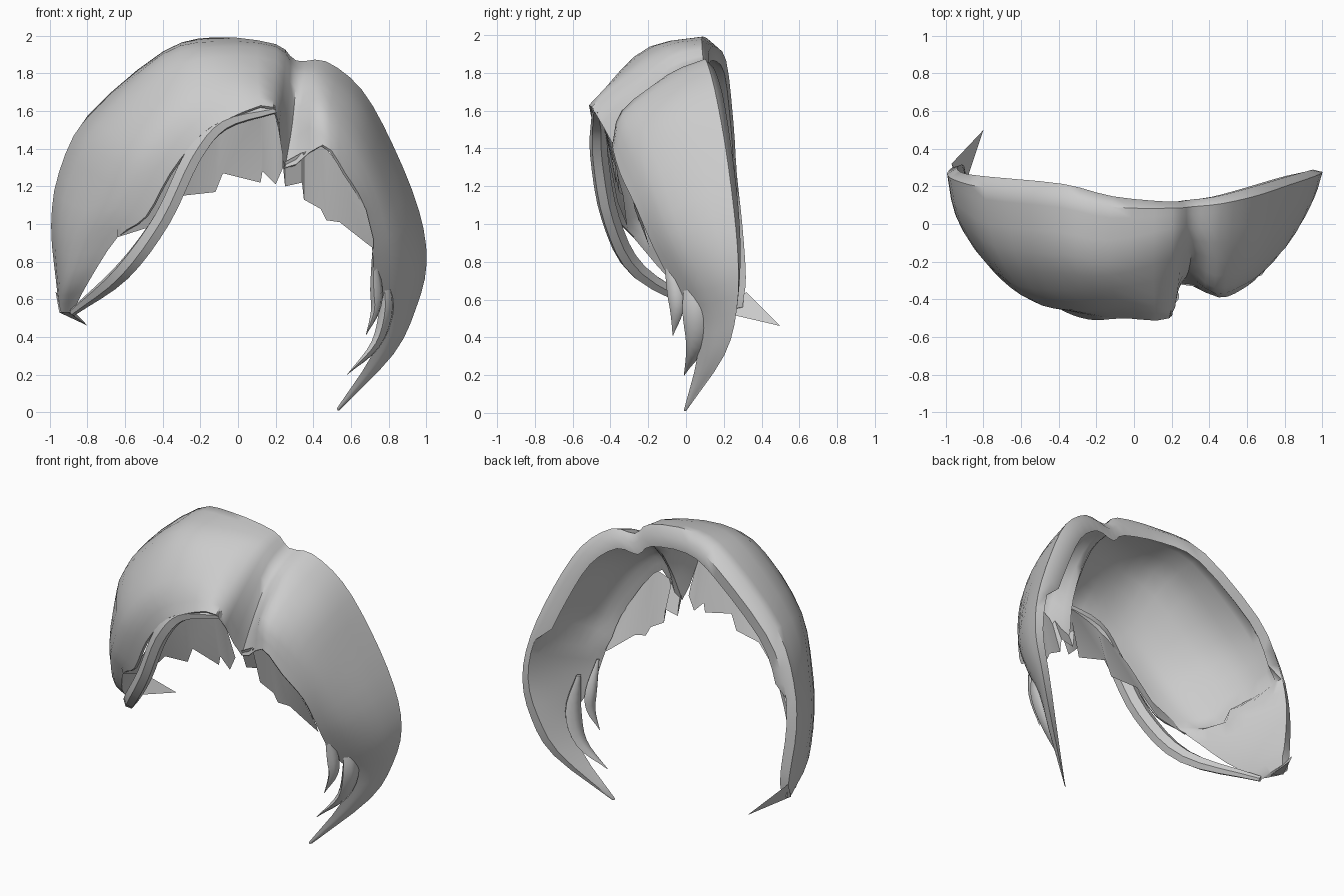
import bpy, bmesh
from mathutils import Vector

cube = bpy.data.objects.get("Cube")
if cube:
    bpy.data.objects.remove(cube, do_unlink=True)

grey = bpy.data.materials.new("hair_grey")
grey.use_nodes = True
colour = (0.6, 0.6, 0.6, 1)
grey.diffuse_color = colour
grey.node_tree.nodes["Principled BSDF"].inputs["Base Color"].default_value = colour

HEAD_CENTRE = Vector((0, 0.1, 1))


def finish(name, bm, angle=0.9):
    """Turn a bmesh into a smooth-shaded hair object."""
    bmesh.ops.remove_doubles(bm, verts=bm.verts, dist=0.0005)
    bmesh.ops.recalc_face_normals(bm, faces=bm.faces)
    mesh = bpy.data.meshes.new(name)
    bm.to_mesh(mesh)
    bm.free()
    mesh.materials.append(grey)
    obj = bpy.data.objects.new(name, mesh)
    bpy.context.collection.objects.link(obj)
    bpy.ops.object.select_all(action="DESELECT")
    obj.select_set(True)
    bpy.context.view_layer.objects.active = obj
    bpy.ops.object.shade_smooth_by_angle(angle=angle)


def spline(points, steps):
    """Resample points along a Catmull-Rom curve that passes through them."""
    pts = [Vector(p) for p in points]
    pts = [pts[0] * 2 - pts[1]] + pts + [pts[-1] * 2 - pts[-2]]
    result = []
    for a, b, c, d in zip(pts, pts[1:], pts[2:], pts[3:]):
        for i in range(steps):
            t = i / steps
            result.append(b + (c - a) * t / 2
                          + (a * 2 - b * 5 + c * 4 - d) * t * t / 2
                          + (b * 3 - a - c * 3 + d) * t ** 3 / 2)
    return result + [pts[-2]]


def loft(name, rings):
    """Skin closed rings of equal length and cap both ends."""
    bm = bmesh.new()
    rows = [[bm.verts.new(p) for p in ring] for ring in rings]
    count = len(rows[0])
    for one, two in zip(rows, rows[1:]):
        for i in range(count):
            j = (i + 1) % count
            bm.faces.new((one[i], one[j], two[j], two[i]))
    bm.faces.new(rows[0])
    bm.faces.new(rows[-1])
    finish(name, bm)


def shell(name, sections, hollow, steps=3):
    """Curved shell with a bevelled back rim, solid outside the hollow sections."""
    columns = [spline(column, steps) for column in zip(*sections)]
    rings = []
    for index, section in enumerate(zip(*columns)):
        outer = spline(section, steps)
        rim, front = outer[0], outer[-1]
        bevel = min(0.06, 0.25 * (front - rim).length)
        outer[0] = rim.lerp(outer[1], 0.5)
        outer.insert(0, rim + (HEAD_CENTRE - rim).normalized() * bevel)
        last = len(outer) - 1
        inner = []
        for i, p in enumerate(outer):
            across = i / last
            slant = 0.7 * (1 - across)
            if hollow[0] + slant < index / steps < hollow[1] - slant / 3:
                depth = 0.06 * (1 - across) + 0.015
                inner.append(p + (HEAD_CENTRE - p).normalized() * depth)
            else:
                inner.append(outer[0].lerp(front, 0.01 + 0.98 * across))
        rings.append(outer + inner[::-1])
    loft(name, rings)


def strand(name, path, radii, flat=0.6, steps=4):
    """Tapering six-sided strand along a path."""
    centres = spline(path, steps)
    sizes = spline([(r, 0, 0) for r in radii], steps)
    rings = []
    for i, p in enumerate(centres):
        along = (centres[min(i + 1, len(centres) - 1)] - centres[max(i - 1, 0)]).normalized()
        out = p - HEAD_CENTRE
        out = (out - along * out.dot(along)).normalized()
        side = along.cross(out)
        r = max(sizes[i].x, 0.002)
        ring = []
        for u, v in ((1, 0), (0.5, 1), (-0.5, 1), (-1, 0), (-0.5, -1), (0.5, -1)):
            ring.append(p + side * u * r + out * v * r * flat)
        rings.append(ring)
    loft(name, rings)


def fringe(name, columns, depth):
    """Thin inner layer with a ragged hem; columns hold x, top z and hem z."""
    bm = bmesh.new()
    rows = []
    for x, top, hem in columns:
        y = depth(x)
        lean = min(0.08, 0.4 * (top - hem))
        rows.append([bm.verts.new((x, y - lean, top)), bm.verts.new((x, y, hem))])
    for one, two in zip(rows, rows[1:]):
        bm.faces.new((one[0], one[1], two[1], two[0]))
    finish(name, bm)


# Right sweep from its end up to the parting: rim, crown, brow and front edge
right_sweep = [
    [(-.95, .31, .54), (-.94, .25, .53), (-.92, .2, .53), (-.88, .13, .53)],
    [(-.97, .33, .7), (-.95, .15, .68), (-.9, 0, .68), (-.79, -.08, .7)],
    [(-1, .31, 1), (-.95, .05, .95), (-.82, -.16, .92), (-.64, -.28, .93)],
    [(-.96, .28, 1.28), (-.9, 0, 1.22), (-.7, -.3, 1.12), (-.49, -.38, 1.04)],
    [(-.81, .26, 1.58), (-.74, -.12, 1.53), (-.55, -.4, 1.38), (-.36, -.45, 1.27)],
    [(-.4, .22, 1.92), (-.4, -.16, 1.87), (-.34, -.42, 1.63), (-.2, -.49, 1.47)],
    [(-.12, .15, 2), (-.13, -.19, 1.94), (-.1, -.4, 1.75), (-.05, -.5, 1.56)],
    [(.2, .12, 1.96), (.2, -.1, 1.92), (.19, -.36, 1.74), (.19, -.5, 1.62)],
]

# Left sweep from the valley of the parting down to its long back tip
left_sweep = [
    [(.31, .13, 1.88), (.31, -.09, 1.79), (.29, -.25, 1.54), (.25, -.32, 1.3)],
    [(.47, .15, 1.88), (.45, -.1, 1.78), (.43, -.34, 1.6), (.45, -.39, 1.42)],
    [(.66, .2, 1.73), (.65, -.08, 1.62), (.6, -.29, 1.48), (.57, -.35, 1.27)],
    [(.83, .25, 1.43), (.79, 0, 1.36), (.74, -.19, 1.24), (.67, -.27, 1.1)],
    [(.97, .29, 1.08), (.92, .08, 1.02), (.83, -.09, .95), (.71, -.18, .89)],
    [(1.01, .3, .8), (.96, .16, .75), (.86, .02, .72), (.73, -.08, .7)],
    [(.95, .28, .55), (.91, .21, .52), (.85, .13, .5), (.78, .05, .52)],
    [(.83, .21, .31), (.8, .17, .29), (.76, .11, .28), (.71, .06, .3)],
    [(.54, 0, .01), (.535, 0, .01), (.53, -.01, .01), (.525, -.01, .02)],
]
shell("swept_hair", right_sweep + left_sweep, hollow=(2, 12))

# Shorter pointed ends in front of the left tip
strand("left_middle_tip", [(.77, .02, .78), (.79, .05, .56), (.73, .05, .36), (.58, -.01, .2)],
       [.02, .07, .05, 0], 0.5)
strand("left_front_tip", [(.72, -.11, .85), (.735, -.06, .66), (.73, -.05, .54), (.68, -.07, .41)],
       [.01, .045, .035, 0], 0.6)

# Loose strand hanging from the front edge of the right sweep
strand("right_loose_strand", [(.2, -.47, 1.61), (-.08, -.46, 1.54), (-.24, -.46, 1.36),
                              (-.4, -.4, 1.03), (-.61, -.25, .75), (-.88, .13, .53)],
       [.025, .05, .055, .055, .05, .02], 0.7)

# Small flick at the back end of the right sweep
bm = bmesh.new()
tip = bm.verts.new((-.8, .5, .46))
base = [bm.verts.new(p) for p in ((-.97, .32, .64), (-.95, .26, .53), (-.9, .2, .53))]
for i in range(len(base)):
    bm.faces.new((base[i - 1], base[i], tip))
bm.faces.new(base)
finish("right_back_flick", bm, 0.5)

# Ragged inner layers below both sweeps
fringe("right_inner_fringe", [
    (.24, 1.36, 1.3), (.2, 1.61, 1.21), (.13, 1.62, 1.28), (.12, 1.62, 1.22),
    (-.08, 1.54, 1.27), (-.12, 1.51, 1.17), (-.3, 1.34, 1.15), (-.45, 1.12, .99),
    (-.64, .97, .93)], lambda x: -0.37 + 0.13 * max(0, -x))
fringe("left_inner_fringe", [
    (.24, 1.32, 1.3), (.25, 1.33, 1.2), (.34, 1.38, 1.22), (.35, 1.38, 1.13), (.44, 1.42, 1.08),
    (.47, 1.4, 1.02), (.54, 1.31, 1.01), (.68, 1.08, .9), (.72, .92, .87)],
    lambda x: -0.27 + 0.25 * max(0, x - 0.4))
